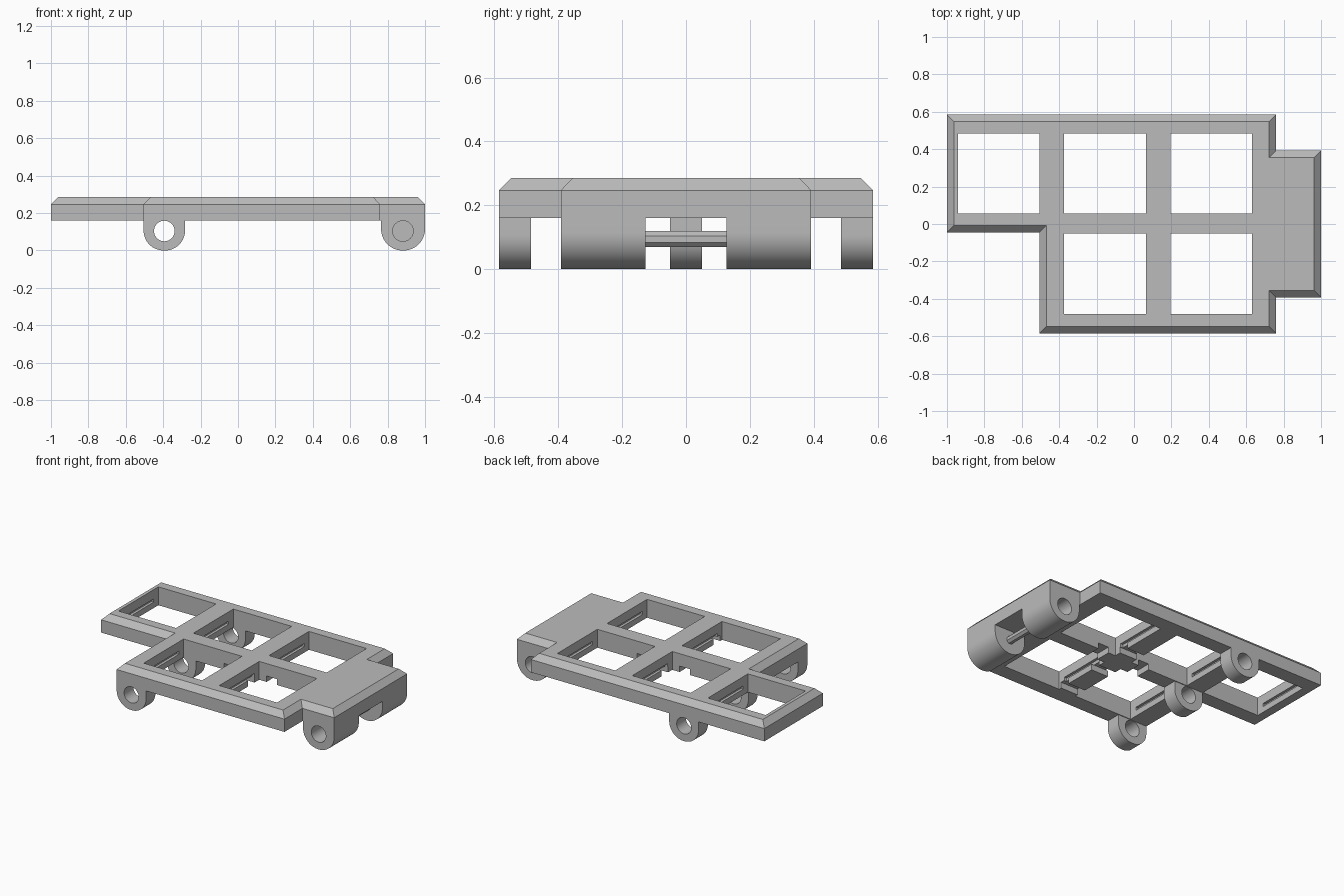
import bpy, bmesh, math

if "Cube" in bpy.data.objects:
    bpy.data.objects.remove(bpy.data.objects["Cube"])

grey = bpy.data.materials.new("mid_grey")
grey.diffuse_color = (0.5, 0.5, 0.5, 1)
grey.use_nodes = True
grey.node_tree.nodes["Principled BSDF"].inputs["Base Color"].default_value = grey.diffuse_color


def finish(name, bm):
    bmesh.ops.recalc_face_normals(bm, faces=bm.faces)
    me = bpy.data.meshes.new(name)
    bm.to_mesh(me)
    bm.free()
    me.materials.append(grey)
    ob = bpy.data.objects.new(name, me)
    bpy.context.collection.objects.link(ob)
    return ob


def loft(name, rings):
    """Closed solid through matching rings of points."""
    bm = bmesh.new()
    vs = [[bm.verts.new(p) for p in r] for r in rings]
    n = len(vs[0])
    for a, b in zip(vs, vs[1:]):
        for i in range(n):
            j = (i + 1) % n
            bm.faces.new((a[i], a[j], b[j], b[i]))
    bm.faces.new(vs[0])
    bm.faces.new(vs[-1])
    return finish(name, bm)


def along_y(name, prof, y0, y1):
    return loft(name, [[(x, y, z) for x, z in prof] for y in (y0, y1)])


def box(name, x0, x1, y0, y1, z0, z1):
    return along_y(name, [(x0, z0), (x1, z0), (x1, z1), (x0, z1)], y0, y1)


def circle(cx, cz, r, n, turn=0):
    return [(cx + r * math.cos(turn + 2 * math.pi * i / n),
             cz + r * math.sin(turn + 2 * math.pi * i / n)) for i in range(n)]


def lug_profile(x0, x1, r, top):
    """Straight sides with a rounded lower end resting on z = 0."""
    pts = [(x0, top)]
    for cx, a0 in ((x0 + r, 180), (x1 - r, 270)):
        for i in range(17):
            a = math.radians(a0 + 90 * i / 16)
            p = (cx + r * math.cos(a), r + r * math.sin(a))
            if math.dist(p, pts[-1]) > 1e-4:
                pts.append(p)
    return pts + [(x1, top)]


def combine(ob, other, op):
    m = ob.modifiers.new(op, 'BOOLEAN')
    m.operation, m.solver, m.object = op, 'EXACT', other
    bpy.context.view_layer.objects.active = ob
    bpy.ops.object.modifier_apply(modifier=m.name)
    bpy.data.objects.remove(other)


# Frame plate with a bevelled upper rim
outline = [(-1, -.045), (-.505, -.045), (-.505, -.585), (.76, -.585), (.76, -.392),
           (1, -.392), (1, .392), (.76, .392), (.76, .585), (-1, .585)]


def inset(pts, d):
    out = []
    for i, (x, y) in enumerate(pts):
        px, py = pts[i - 1]
        nx, ny = pts[(i + 1) % len(pts)]
        for ax, ay in ((x - px, y - py), (nx - x, ny - y)):
            l = math.hypot(ax, ay)
            x, y = x - ay / l * d, y + ax / l * d
        out.append((x, y))
    return out


frame = loft("frame", [[(x, y, z) for x, y in inset(outline, d)]
                       for d, z in ((0, .16), (0, .247), (.037, .285))])

# Hinge lugs on the left, and the wide split lug on the right
for y0, y1 in ((-.585, -.485), (-.05, .05), (.485, .585)):
    combine(frame, along_y("lug", lug_profile(-.505, -.283, .107, .2), y0, y1), 'UNION')
for y0, y1 in ((-.392, -.127), (.127, .392)):
    combine(frame, along_y("wide_lug", lug_profile(.765, 1, .115, .2), y0, y1), 'UNION')

# Windows, with a thin groove in each side wall
left, mid, right = (-.94, -.505), (-.375, .065), (.195, .63)
for y0, y1, cols in ((.055, .485, (left, mid, right)), (-.48, -.05, (mid, right))):
    for x0, x1 in cols:
        combine(frame, box("window", x0, x1, y0, y1, .1, .4), 'DIFFERENCE')
        combine(frame, box("groove", x0 - .018, x1 + .018, y0 + .05, y1 - .05, .2, .222),
                'DIFFERENCE')

# Cable notches under the crossbars
for x0, x1, y0, y1 in ((.25, .33, -.08, .08), (-.07, .01, -.08, .08),
                       (.04, .22, .1, .17), (.04, .22, -.17, -.1), (.04, .22, -.46, -.39)):
    combine(frame, box("notch", x0, x1, y0, y1, .1, .2), 'DIFFERENCE')

# Pin holes: through on the left, blind on the right
combine(frame, along_y("bore", circle(-.394, .104, .055, 48), -.7, .7), 'DIFFERENCE')
for s in (-1, 1):
    y = sorted((s * .17, s * .5))
    combine(frame, along_y("blind_bore", circle(.882, .104, .055, 48), *y), 'DIFFERENCE')

bpy.ops.object.select_all(action='DESELECT')
frame.select_set(True)
bpy.context.view_layer.objects.active = frame
bpy.ops.object.shade_smooth_by_angle(angle=math.radians(20))

# Eight-sided latch bar between the wide lugs
along_y("latch_bar", circle(.882, .094, .027, 8, math.pi / 8), -.127, .127)
